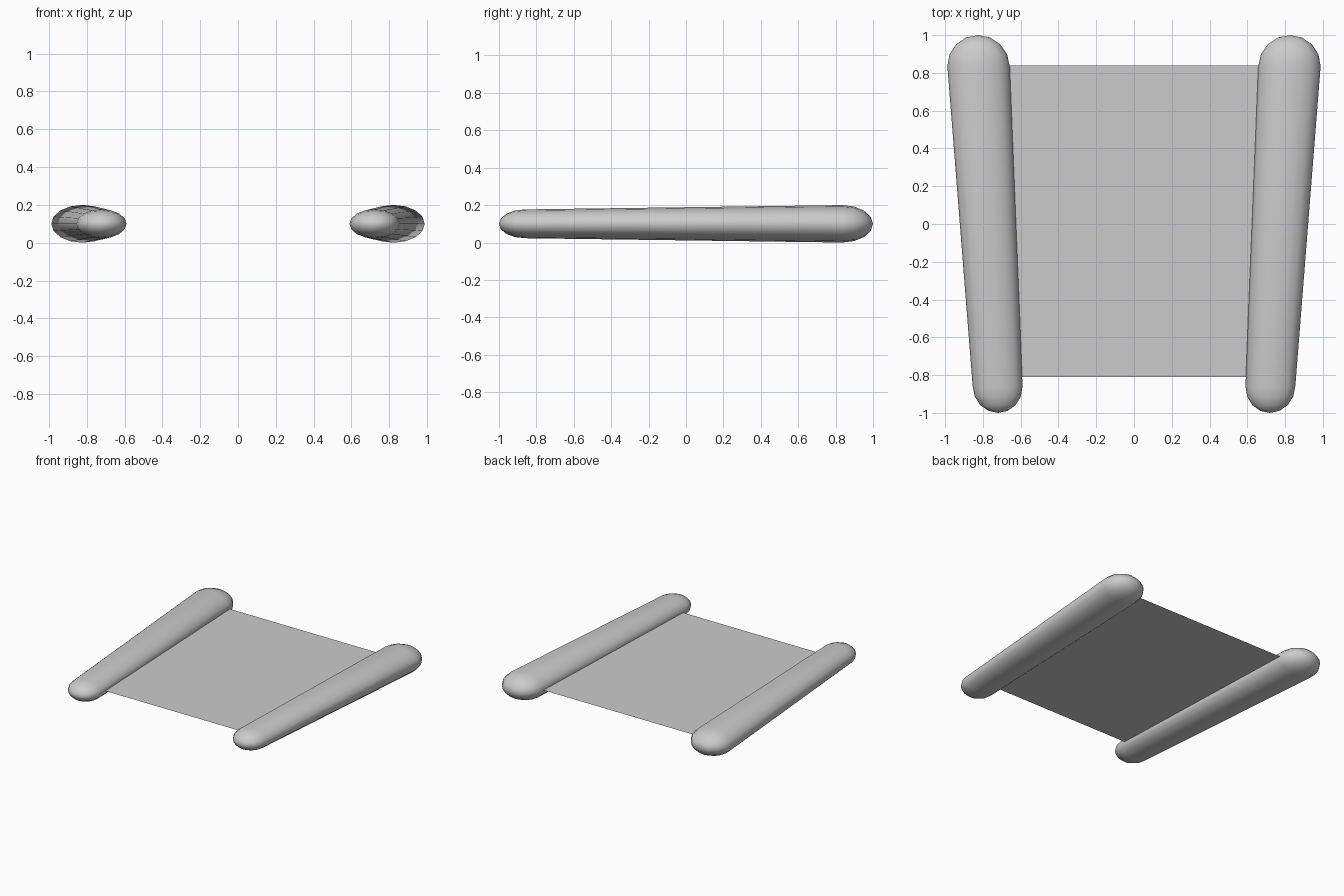
import bpy, bmesh, math

if "Cube" in bpy.data.objects:
    bpy.data.objects.remove(bpy.data.objects["Cube"])

SIDES, CAP = 16, 4

# (y, centre x, half width, half height, cap length) at each end of a tube
FRONT = (-0.86, 0.722, 0.132, 0.077, 0.14)
BACK = (0.835, 0.823, 0.165, 0.1, 0.165)
Z = 0.1


def make_object(name, bm):
    bmesh.ops.recalc_face_normals(bm, faces=bm.faces)
    mesh = bpy.data.meshes.new(name)
    bm.to_mesh(mesh)
    bm.free()
    ob = bpy.data.objects.new(name, mesh)
    bpy.context.collection.objects.link(ob)
    return ob


def tube(name, side):
    bm = bmesh.new()
    slope = (BACK[1] - FRONT[1]) / (BACK[0] - FRONT[0])
    # rings from the front cap to the back cap
    rings = []
    steps = [(FRONT, -1, i) for i in range(CAP - 1, -1, -1)]
    steps += [(BACK, 1, i) for i in range(CAP)]
    for (y, x, w, h, cap), d, i in steps:
        a = math.pi / 2 * i / CAP
        dy = d * cap * math.sin(a)
        k = math.cos(a)
        ring = []
        for j in range(SIDES):
            t = 2 * math.pi * j / SIDES
            ring.append(bm.verts.new((side * (x + slope * dy * 0.3 + w * k * math.cos(t)),
                                      y + dy, Z + h * k * math.sin(t))))
        rings.append(ring)
    for r0, r1 in zip(rings, rings[1:]):
        for j in range(SIDES):
            n = (j + 1) % SIDES
            bm.faces.new((r0[j], r0[n], r1[n], r1[j]))
    # pointed fans closing both ends
    for ring, (y, x, w, h, cap), d in ((rings[0], FRONT, -1), (rings[-1], BACK, 1)):
        tip = bm.verts.new((side * (x + slope * d * cap * 0.3), y + d * cap, Z))
        for j in range(SIDES):
            bm.faces.new((ring[j], ring[(j + 1) % SIDES], tip))
    for f in bm.faces:
        f.smooth = True
    return make_object(name, bm)


# Tapered side tubes
tube("right_tube", 1)
tube("left_tube", -1)

# Thin floor sheet stretched between the tube centre lines
bm = bmesh.new()
bm.faces.new([bm.verts.new((x, y, Z)) for x, y in
              ((-0.725, -0.81), (0.725, -0.81), (0.823, 0.84), (-0.823, 0.84))])
bm.normal_update()
mesh = bpy.data.meshes.new("floor_sheet")
bm.to_mesh(mesh)
bm.free()
bpy.context.collection.objects.link(bpy.data.objects.new("floor_sheet", mesh))
